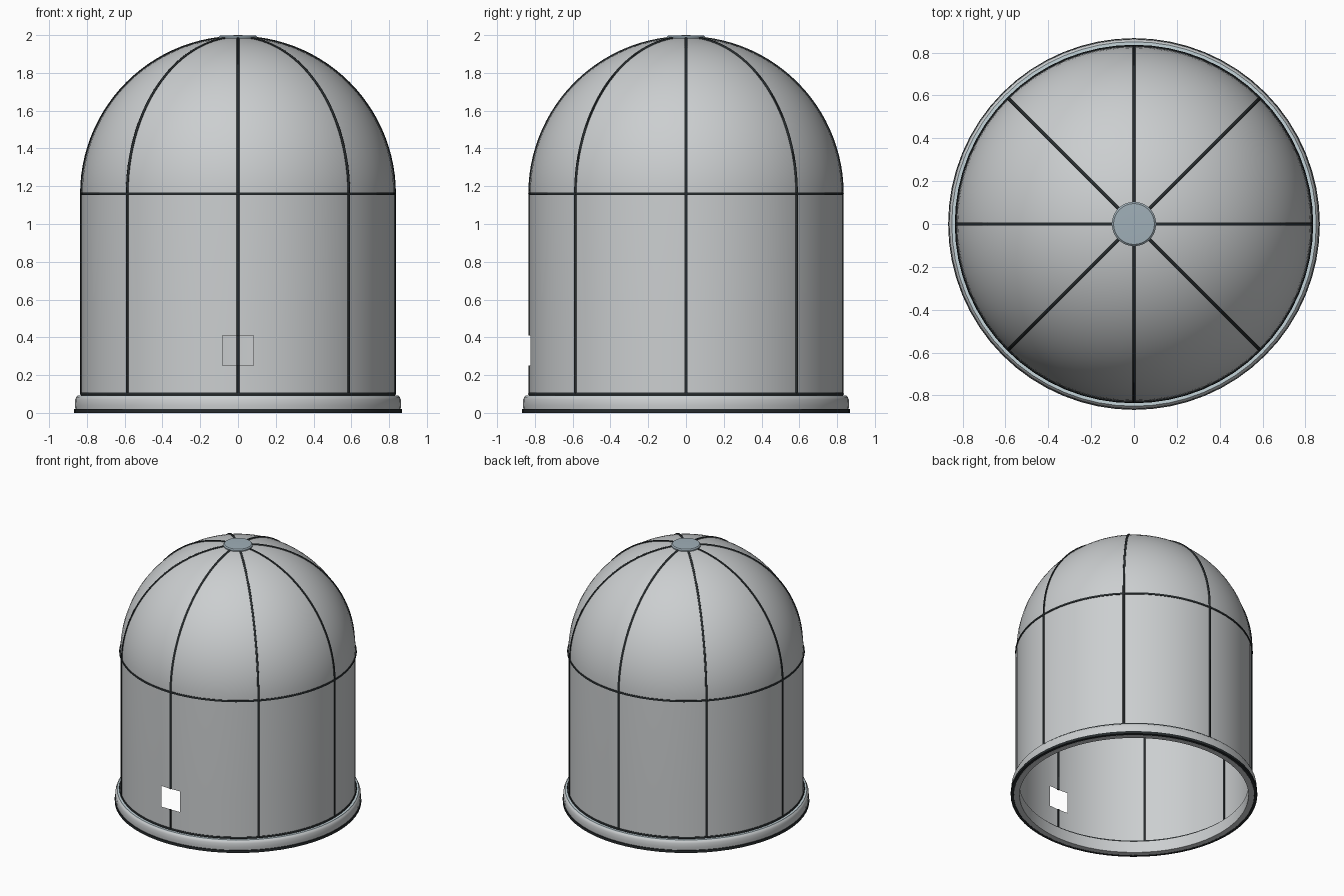
import bpy, bmesh, math

if "Cube" in bpy.data.objects:
    bpy.data.objects.remove(bpy.data.objects["Cube"], do_unlink=True)

R, SPRING, TOP_R, SEG = 0.828, 1.16, 0.1, 64
WIN_LOW, WIN_HIGH = 0.25, 0.41
RIB = 0.008


def material(name, color):
    m = bpy.data.materials.new(name)
    m.use_nodes = True
    m.diffuse_color = (*color, 1)
    m.node_tree.nodes["Principled BSDF"].inputs["Base Color"].default_value = (*color, 1)
    return m


GREY = material("shell grey", (0.6, 0.62, 0.63))
DARK = material("frame black", (0.02, 0.025, 0.027))
BLUE = material("cap blue grey", (0.35, 0.43, 0.48))
PALE = material("trim pale blue", (0.56, 0.66, 0.7))


def finish(obj, mat, angle=35):
    obj.data.materials.append(mat)
    bpy.ops.object.select_all(action='DESELECT')
    obj.select_set(True)
    bpy.context.view_layer.objects.active = obj
    bpy.ops.object.shade_smooth_by_angle(angle=math.radians(angle))


def revolve(name, profile, mat, closed=False, skip=None):
    """Turn (radius, height) points around z; skip(i, j) leaves out a face."""
    bm = bmesh.new()
    rows = []
    for r, z in profile:
        if r == 0:
            rows.append([bm.verts.new((0, 0, z))] * SEG)
        else:
            rows.append([bm.verts.new((r * math.sin(math.tau * i / SEG),
                                       -r * math.cos(math.tau * i / SEG), z))
                         for i in range(SEG)])
    n = len(rows)
    for j in range(n if closed else n - 1):
        a, b = rows[j], rows[(j + 1) % n]
        for i in range(SEG):
            if skip and skip(i, j):
                continue
            k = (i + 1) % SEG
            bm.faces.new(list(dict.fromkeys((a[i], a[k], b[k], b[i]))))
    mesh = bpy.data.meshes.new(name)
    bm.to_mesh(mesh)
    bm.free()
    obj = bpy.data.objects.new(name, mesh)
    bpy.context.collection.objects.link(obj)
    finish(obj, mat)
    return obj


def dome(radius, end_r, steps=24):
    """Quarter arc from the spring line up to the crown."""
    end = math.acos(end_r / radius)
    return [(radius * math.cos(end * s / steps), SPRING + radius * math.sin(end * s / steps))
            for s in range(steps + 1)]


def tube(name, points, cyclic=False):
    curve = bpy.data.curves.new(name, 'CURVE')
    curve.dimensions = '3D'
    curve.bevel_depth = RIB
    curve.bevel_resolution = 1
    curve.use_fill_caps = True
    spline = curve.splines.new('POLY')
    spline.points.add(len(points) - 1)
    for p, co in zip(spline.points, points):
        p.co = (*co, 1)
    spline.use_cyclic_u = cyclic
    obj = bpy.data.objects.new(name, curve)
    bpy.context.collection.objects.link(obj)
    bpy.ops.object.select_all(action='DESELECT')
    obj.select_set(True)
    bpy.context.view_layer.objects.active = obj
    bpy.ops.object.convert(target='MESH')
    finish(bpy.context.object, DARK, 60)


# Shell with a window opening at the front
revolve("shell", [(R, 0.03), (R, WIN_LOW), (R, WIN_HIGH)] + dome(R, TOP_R * 0.8), GREY,
        skip=lambda i, j: j == 1 and i in (0, SEG - 1))

# Vertical ribs following wall and dome; the front one is broken by the window
for n in range(8):
    a = math.tau * n / 8
    sx, sy = math.sin(a), -math.cos(a)
    rise = [(R, 0.1)] + dome(R, TOP_R)
    spans = [[(R, 0.1), (R, WIN_LOW)], [(R, WIN_HIGH)] + rise[1:]] if n == 0 else [rise]
    for s, span in enumerate(spans):
        tube(f"rib_{n + 1}_{s + 1}", [(r * sx, r * sy, z) for r, z in span])

# Horizontal hoops
for name, z in (("lower_hoop", 0.1), ("upper_hoop", SPRING)):
    tube(name, [(R * math.cos(math.tau * i / SEG), R * math.sin(math.tau * i / SEG), z)
                for i in range(SEG)], True)

# Base ring, its dark foot and pale trim
revolve("base_ring", [(0.805, 0), (0.845, 0), (0.845, 0.018), (0.861, 0.018), (0.863, 0.04),
                      (0.862, 0.07), (0.856, 0.084), (0.848, 0.09), (0.805, 0.09)], GREY, True)
revolve("base_foot", [(0.846, 0), (0.867, 0), (0.867, 0.02), (0.846, 0.02)], DARK, True)
revolve("base_trim", [(0.83, 0.088), (0.852, 0.088), (0.85, 0.093), (0.83, 0.093)], PALE, True)

# Crown cap
revolve("crown_cap", [(0, 1.972), (0.103, 1.972), (0.103, 1.99), (0.095, 1.997), (0, 2.0)], BLUE)
